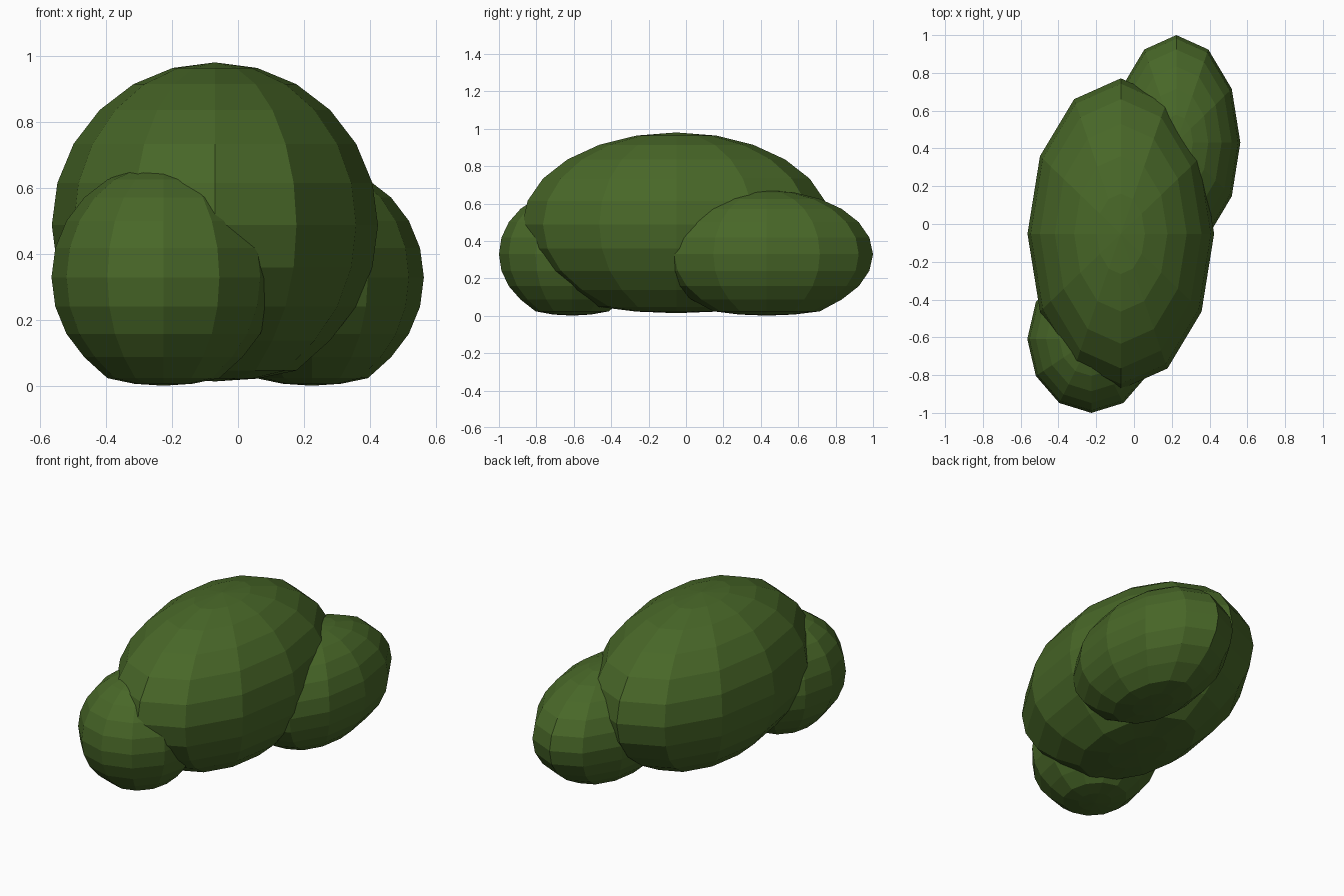
import bpy, bmesh

if "Cube" in bpy.data.objects:
    bpy.data.objects.remove(bpy.data.objects["Cube"])

# single leaf-green colour
green = bpy.data.materials.new("leaf green")
green.diffuse_color = (0.065, 0.136, 0.021, 1)
green.use_nodes = True
green.node_tree.nodes["Principled BSDF"].inputs["Base Color"].default_value = green.diffuse_color


def leaf_clump(name, centre, radii):
    """Low-poly ellipsoid whose underside is slightly flattened."""
    bm = bmesh.new()
    bmesh.ops.create_uvsphere(bm, u_segments=12, v_segments=12, radius=1)
    for v in bm.verts:
        if v.co.z < -0.8:
            v.co.z = -0.92 + (v.co.z + 0.92) * 0.5
        v.co = [c + r * p for c, r, p in zip(centre, radii, v.co)]
    mesh = bpy.data.meshes.new(name)
    bm.to_mesh(mesh)
    bm.free()
    mesh.materials.append(green)
    obj = bpy.data.objects.new(name, mesh)
    bpy.context.collection.objects.link(obj)
    return obj


# large middle clump, short front clump, long back clump
leaf_clump("main_clump", (-0.07, -0.052, 0.487), (0.494, 0.823, 0.493))
leaf_clump("front_clump", (-0.226, -0.609, 0.329), (0.339, 0.391, 0.342))
leaf_clump("back_clump", (0.224, 0.431, 0.329), (0.339, 0.569, 0.342))
